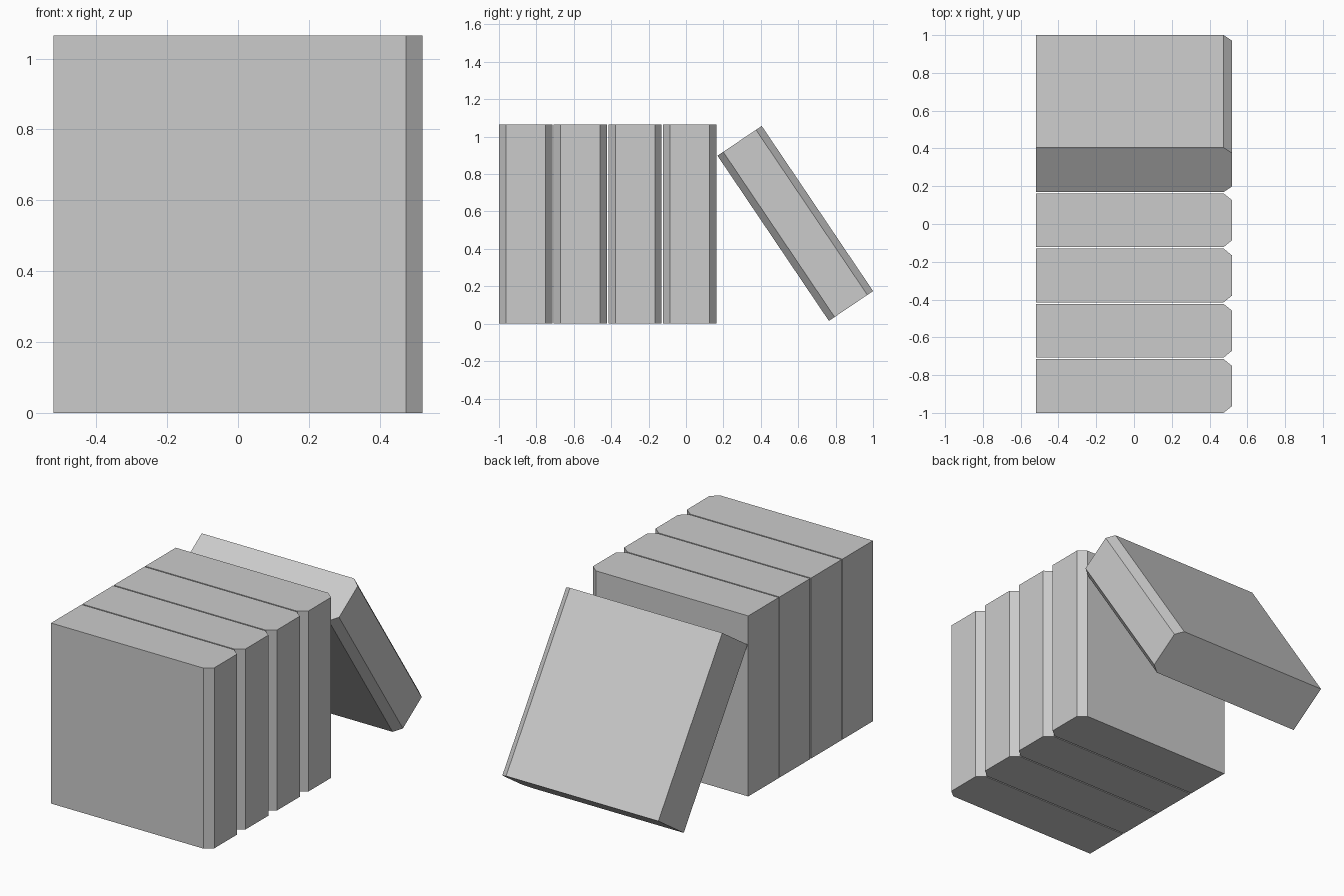
import bpy, bmesh, math

if "Cube" in bpy.data.objects:
    bpy.data.objects.remove(bpy.data.objects["Cube"])

HALF_X = 0.52            # half depth of a book
WIDTH = 0.285            # book thickness
HEIGHT = 1.065
CUT_X, CUT_Y = 0.046, 0.037   # chamfer on the two vertical +x edges
PITCH = 0.2925


def book(name, y, z=0.0, lean=0.0):
    """Chamfered slab; origin at its lower front edge, leaning about x."""
    profile = [(-HALF_X, 0), (HALF_X - CUT_X, 0), (HALF_X, CUT_Y),
               (HALF_X, WIDTH - CUT_Y), (HALF_X - CUT_X, WIDTH), (-HALF_X, WIDTH)]
    bm = bmesh.new()
    base = bm.faces.new([bm.verts.new((px, py, 0)) for px, py in profile])
    top = bmesh.ops.extrude_face_region(bm, geom=[base])["geom"]
    verts = [g for g in top if isinstance(g, bmesh.types.BMVert)]
    bmesh.ops.translate(bm, verts=verts, vec=(0, 0, HEIGHT))
    bmesh.ops.recalc_face_normals(bm, faces=bm.faces)
    mesh = bpy.data.meshes.new(name)
    bm.to_mesh(mesh)
    bm.free()
    obj = bpy.data.objects.new(name, mesh)
    obj.location = (0, y, z)
    obj.rotation_euler.x = lean
    bpy.context.collection.objects.link(obj)


# Row of upright books
for i in range(4):
    book(f"upright_book_{i + 1}", -1 + i * PITCH)

# Book leaning against the row
book("leaning_book", 0.764, 0.015, math.radians(34))
